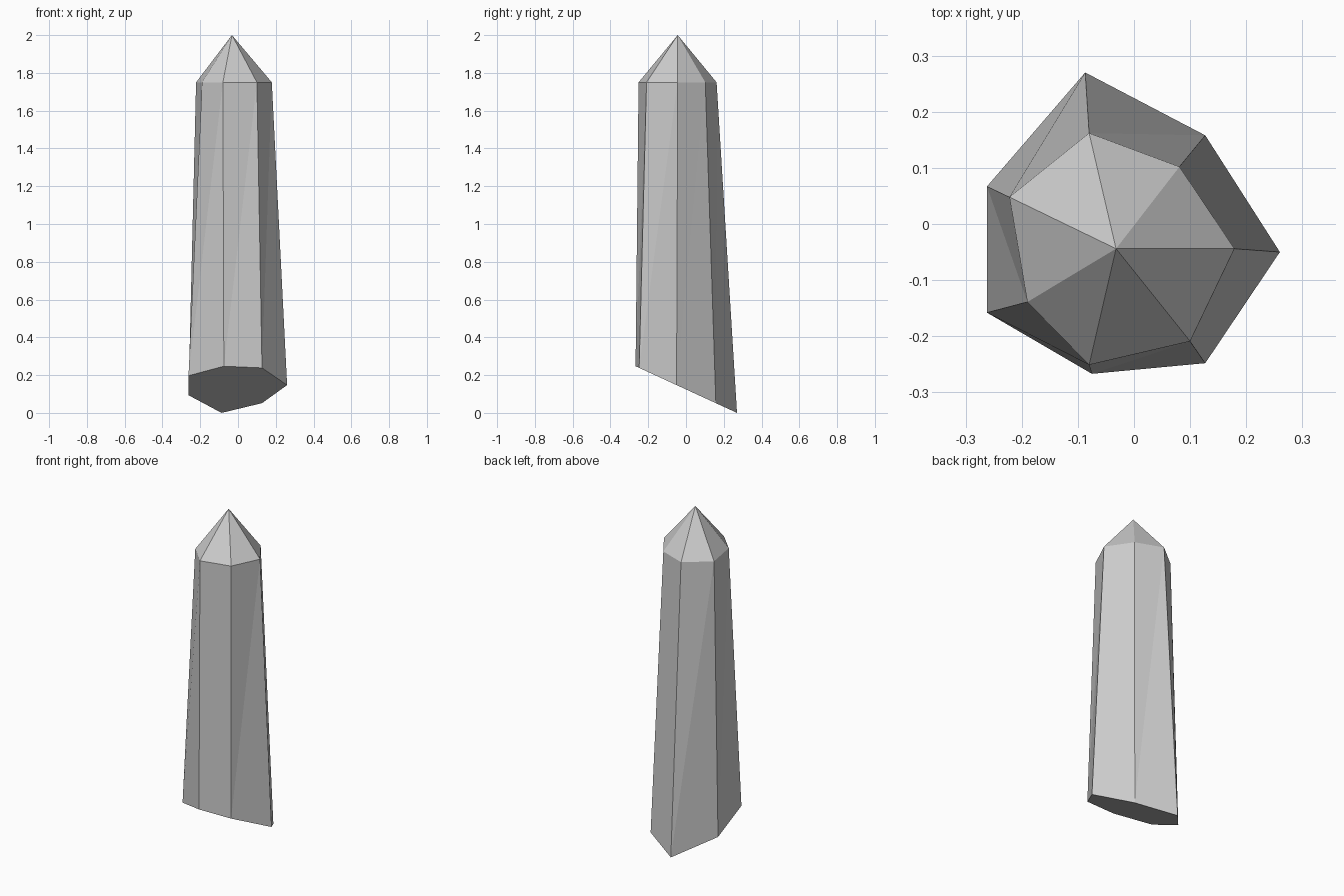
import bpy, bmesh

if "Cube" in bpy.data.objects:
    bpy.data.objects.remove(bpy.data.objects["Cube"])

# Irregular seven-sided outlines, counter-clockwise from +x
base = [(0.26, -0.05), (0.127, 0.158), (-0.087, 0.27), (-0.262, 0.067),
        (-0.262, -0.158), (-0.075, -0.267), (0.127, -0.248)]
shoulder = [(0.179, -0.044), (0.081, 0.102), (-0.08, 0.162), (-0.222, 0.048),
            (-0.19, -0.139), (-0.08, -0.251), (0.10, -0.209)]
TIP = (-0.032, -0.044, 2.0)
SHOULDER_Z = 1.75


def cut_height(y):
    # Slanted base plane, lowest at the back
    return 0.46 * (0.27 - y)


bm = bmesh.new()
low = [bm.verts.new((x, y, cut_height(y))) for x, y in base]
high = [bm.verts.new((x, y, SHOULDER_Z)) for x, y in shoulder]
tip = bm.verts.new(TIP)

# Tapered shaft facets and pointed crown
n = len(base)
for i in range(n):
    j = (i + 1) % n
    bm.faces.new((low[i], low[j], high[j]))
    bm.faces.new((low[i], high[j], high[i]))
    bm.faces.new((high[i], high[j], tip))

# Slanted underside
bm.faces.new(low[::-1])
bmesh.ops.recalc_face_normals(bm, faces=bm.faces)

mesh = bpy.data.meshes.new("crystal_shard")
bm.to_mesh(mesh)
bm.free()
bpy.context.collection.objects.link(bpy.data.objects.new("crystal_shard", mesh))
